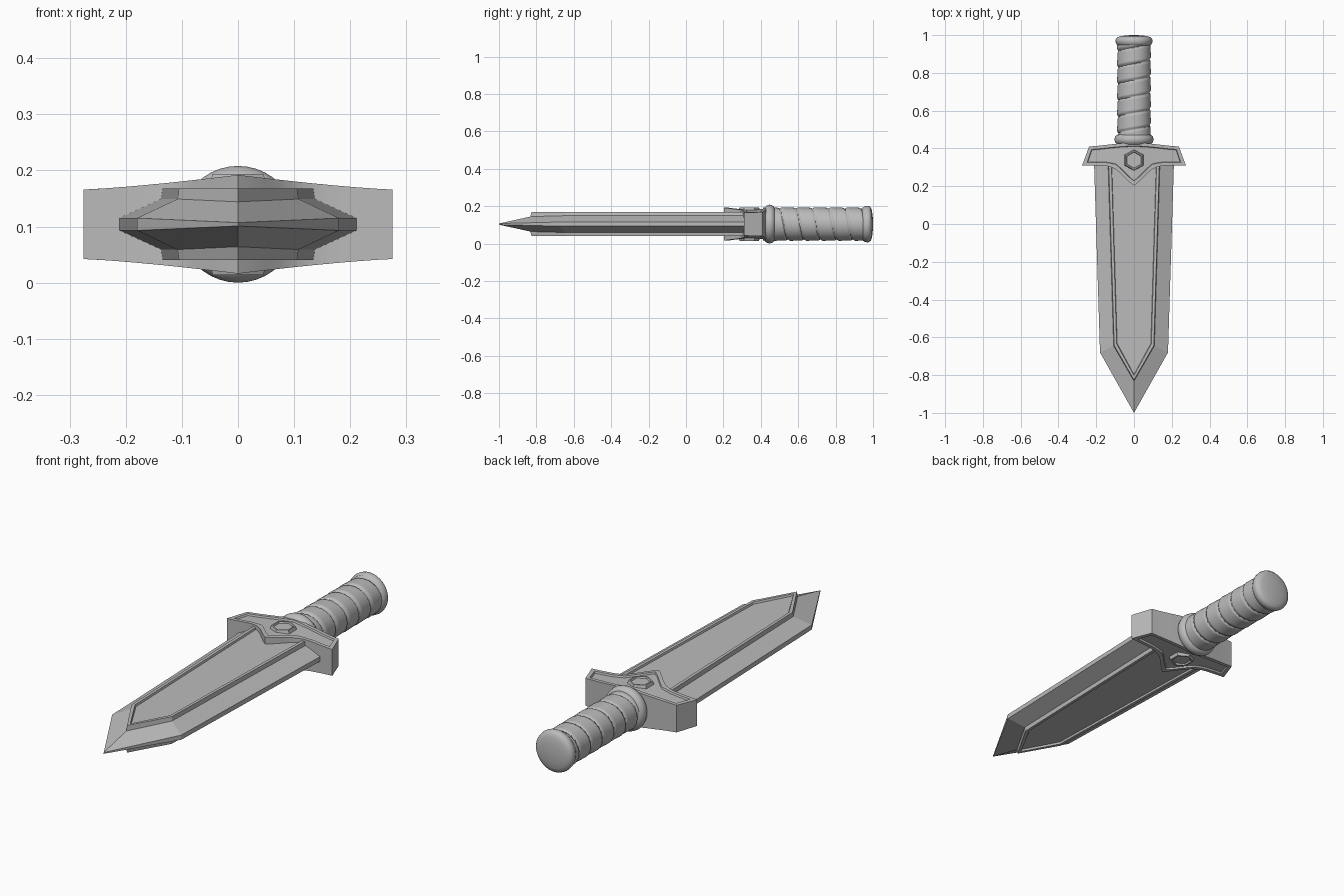
import bpy, bmesh, math

if "Cube" in bpy.data.objects:
    bpy.data.objects.remove(bpy.data.objects["Cube"])

ZC = 0.104  # height of the dagger's mid plane

steel = bpy.data.materials.new("plain grey")
steel.diffuse_color = (0.5, 0.5, 0.5, 1)
steel.use_nodes = True
steel.node_tree.nodes["Principled BSDF"].inputs["Base Color"].default_value = steel.diffuse_color


def finish(bm, name, smooth=None):
    bmesh.ops.recalc_face_normals(bm, faces=bm.faces)
    me = bpy.data.meshes.new(name)
    bm.to_mesh(me)
    bm.free()
    ob = bpy.data.objects.new(name, me)
    bpy.context.collection.objects.link(ob)
    me.materials.append(steel)
    if smooth:
        bpy.ops.object.select_all(action='DESELECT')
        bpy.context.view_layer.objects.active = ob
        ob.select_set(True)
        bpy.ops.object.shade_smooth_by_angle(angle=math.radians(smooth))
    return ob


def loft(name, loops, smooth=None):
    """Skin closed loops of equal length and cap both ends."""
    bm = bmesh.new()
    rings = [[bm.verts.new(p) for p in loop] for loop in loops]
    n = len(rings[0])
    for a, b in zip(rings, rings[1:]):
        for i in range(n):
            j = (i + 1) % n
            bm.faces.new((a[i], a[j], b[j], b[i]))
    bm.faces.new(rings[0])
    bm.faces.new(rings[-1])
    return finish(bm, name, smooth)


def interp(table, x):
    for (x0, y0), (x1, y1) in zip(table, table[1:]):
        if x <= x1:
            return y0 + (y1 - y0) * max(0, x - x0) / (x1 - x0)
    return table[-1][1]


# Blade: thin edge, bevel, raised rim and recessed panel, same on both sides
def blade_loop(base_w, w, y, tip, h, tip_h, s):
    pts = [(base_w, 0.34, h), (w, y, h), (0, tip, tip_h), (-w, y, h), (-base_w, 0.34, h)]
    return [(px, py, ZC + s * pz) for px, py, pz in pts]


levels = [
    (0.118, 0.089, -0.632, -0.797, 0.055, 0.055),
    (0.120, 0.092, -0.635, -0.802, 0.064, 0.064),
    (0.135, 0.105, -0.643, -0.826, 0.064, 0.064),
    (0.138, 0.108, -0.645, -0.832, 0.045, 0.040),
    (0.212, 0.180, -0.680, -1.000, 0.011, 0.003),
]
loft("blade", [blade_loop(*l, 1) for l in levels]
     + [blade_loop(*l, -1) for l in reversed(levels)])

# Guard: block swelling to the middle, pointed over the blade, framed panels
lower = [(0, 0.202), (0.025, 0.222), (0.05, 0.247), (0.075, 0.272), (0.1, 0.292),
         (0.13, 0.305), (0.16, 0.309), (0.28, 0.309)]
upper = [(0, 0.43), (0.06, 0.428), (0.12, 0.422), (0.18, 0.415), (0.24, 0.41)]
half_u = [0, 0.09, 0.18, 0.27, 0.36, 0.47, 0.58, 0.75, 0.91, 0.925, 1]
cols = [-u for u in reversed(half_u[1:])] + half_u


def guard_grid(bm, s):
    grid = []
    for u in cols:
        y0, y1 = interp(lower, abs(u) * 0.275), interp(upper, abs(u) * 0.238)
        rim = 0.017 + 0.008 * (abs(u) < 0.4)
        row = []
        for k, y in enumerate((y0, y0 + rim, y0 + rim + 0.003,
                               y1 - 0.02, y1 - 0.017, y1)):
            t = min(1, max(0, (y - 0.309) / 0.101))
            x = u * (0.275 - 0.037 * t)
            h = 0.062 + 0.026 * (1 - abs(x) / 0.275) ** 1.3
            if k in (2, 3) and abs(u) < 0.92:
                h -= 0.008
            row.append(bm.verts.new((x, y, ZC + s * h)))
        grid.append(row)
    for a, b in zip(grid, grid[1:]):
        for k in range(5):
            bm.faces.new((a[k], a[k + 1], b[k + 1], b[k]))
    return [r[0] for r in grid] + grid[-1][1:] + [r[5] for r in grid[-2::-1]] + grid[0][4:0:-1]


bm = bmesh.new()
top, bottom = guard_grid(bm, 1), guard_grid(bm, -1)
for i in range(len(top)):
    j = (i + 1) % len(top)
    bm.faces.new((top[i], top[j], bottom[j], bottom[i]))
finish(bm, "guard", 20)


# Hexagonal stud passing through the guard
def hexagon(r, z):
    return [(r * math.sin(i * math.pi / 3), 0.338 + r * math.cos(i * math.pi / 3), ZC + z)
            for i in range(6)]


stud = [(0.042, 0.083), (0.045, 0.090), (0.052, 0.090), (0.057, 0.075)]
loft("guard_stud", [hexagon(r, z) for r, z in stud]
     + [hexagon(r, -z) for r, z in reversed(stud)])


# Handle parts turned around the y axis
def turned(name, profile, smooth=40):
    loft(name, [[(r * math.cos(a), y, ZC + r * math.sin(a))
                 for a in (2 * math.pi * i / 40 for i in range(40))]
                for y, r in profile], smooth)


turned("handle_collar", [(0.41, 0.075), (0.42, 0.088), (0.43, 0.099), (0.445, 0.104),
                         (0.46, 0.101), (0.47, 0.093), (0.476, 0.08)])
turned("pommel", [(0.942, 0.08), (0.948, 0.09), (0.958, 0.096), (0.97, 0.098),
                  (0.98, 0.096), (0.988, 0.089), (0.994, 0.072), (0.998, 0.045), (1.0, 0.015)])

# Grip wound with a spiral strap
pitch = 0.087
wrap = []
for k in range(111):
    y = 0.465 + 0.49 * k / 110
    ring = []
    for i in range(40):
        a = 2 * math.pi * i / 40
        f = (y / pitch + a / (2 * math.pi)) % 1
        r = 0.081 + 0.009 * min(1, f * 7, (1 - f) * 14) - 0.003 * f
        ring.append((r * math.cos(a), y, ZC + r * math.sin(a)))
    wrap.append(ring)
loft("grip_wrap", wrap, 50)
